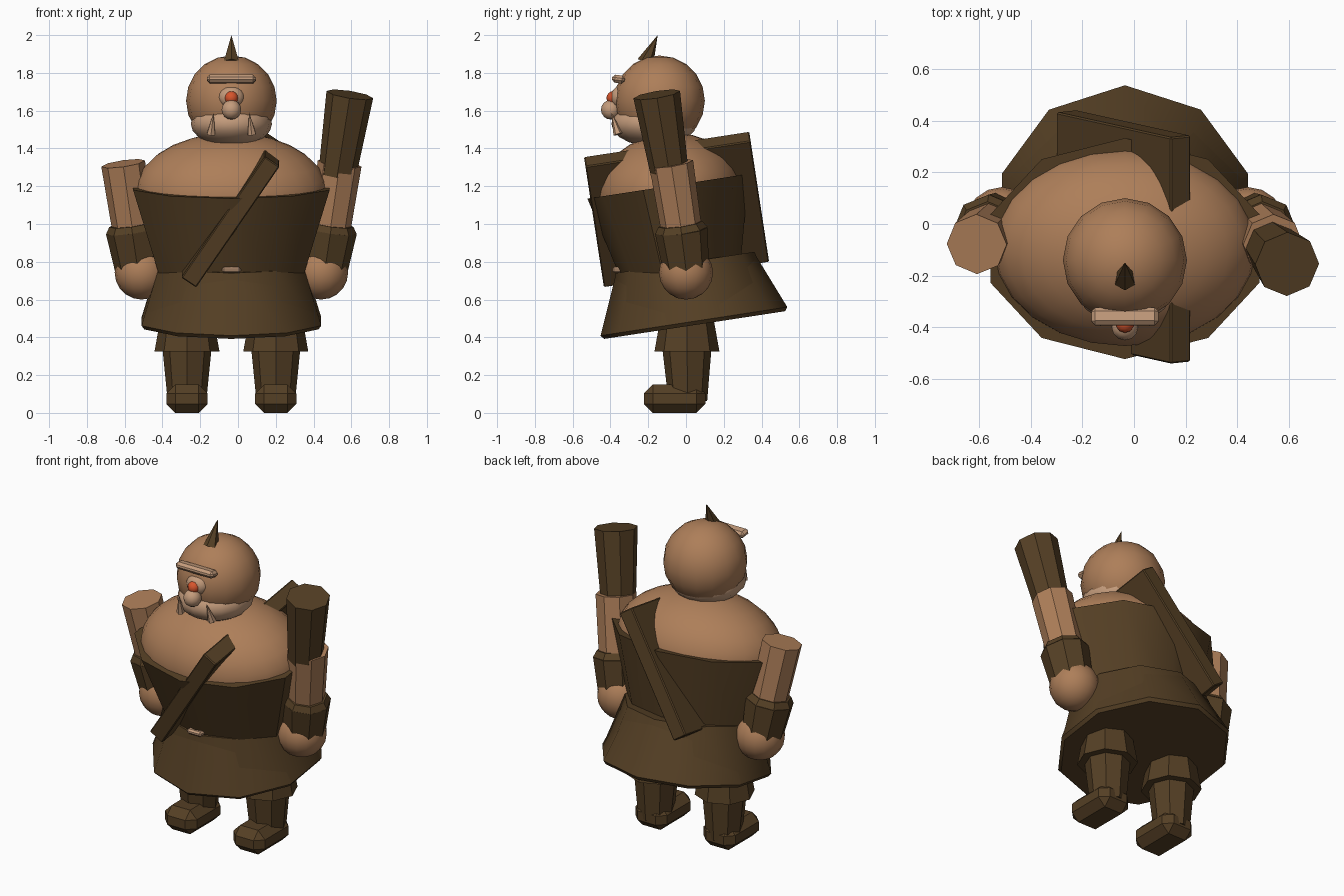
import bpy, bmesh
from math import radians
from mathutils import Matrix, Vector

cube = bpy.data.objects.get("Cube")
if cube:
    bpy.data.objects.remove(cube)

MID = -0.035                 # the body's own centre line
LEAN = radians(8.7)          # forward lean of the torso


def material(name, rgb):
    m = bpy.data.materials.new(name)
    m.use_nodes = True
    m.diffuse_color = (*rgb, 1)
    m.node_tree.nodes["Principled BSDF"].inputs["Base Color"].default_value = (*rgb, 1)
    return m


leather = material("dark leather", (0.09, 0.05, 0.018))
skin = material("skin", (0.42, 0.21, 0.1))
pale = material("pale skin", (0.55, 0.33, 0.2))
orange = material("eye orange", (0.68, 0.09, 0.025))


def finish(name, bm, mat, angle=30):
    bmesh.ops.recalc_face_normals(bm, faces=bm.faces)
    mesh = bpy.data.meshes.new(name)
    bm.to_mesh(mesh)
    bm.free()
    mesh.materials.append(mat)
    ob = bpy.data.objects.new(name, mesh)
    bpy.context.collection.objects.link(ob)
    bpy.ops.object.select_all(action='DESELECT')
    ob.select_set(True)
    bpy.context.view_layer.objects.active = ob
    bpy.ops.object.shade_smooth_by_angle(angle=radians(angle))
    return ob


def frustum(name, a, b, r1, r2, mat, sides=8, squash=1, angle=30):
    """Tapered prism from point a to point b."""
    a, b = Vector(a), Vector(b)
    d = b - a
    turn = Vector((0, 0, 1)).rotation_difference(d).to_matrix().to_4x4()
    bm = bmesh.new()
    bmesh.ops.create_cone(bm, cap_ends=True, segments=sides, radius1=r1, radius2=r2,
                          depth=d.length,
                          matrix=Matrix.Translation((a + b) / 2) @ turn @ Matrix.Diagonal((1, squash, 1, 1)))
    return finish(name, bm, mat, angle)


def ball(name, centre, radii, mat, tilt=0, seg=16, rings=10):
    bm = bmesh.new()
    m = Matrix.Translation(centre) @ Matrix.Rotation(tilt, 4, 'X') @ Matrix.Diagonal((*radii, 1))
    bmesh.ops.create_uvsphere(bm, u_segments=seg, v_segments=rings, radius=1, matrix=m)
    return finish(name, bm, mat, 50)


def box(name, centre, size, mat, bevel, turn=Matrix()):
    bm = bmesh.new()
    bmesh.ops.create_cube(bm, size=1, matrix=Matrix.Diagonal((*size, 1)))
    bmesh.ops.bevel(bm, geom=bm.edges[:], offset=bevel, segments=1, affect='EDGES')
    bm.transform(Matrix.Translation(centre) @ turn)
    return finish(name, bm, mat)


# Torso: bare shoulders, flared vest, skirt and its rim
lean = Matrix.Rotation(LEAN, 4, 'X')
up = lean @ Vector((0, 0, 1))
chest = ball("shoulders", (MID, -0.09, 1.17), (0.51, 0.385, 0.31), skin, LEAN, 24, 14)
# keep only the upper dome, so nothing pokes through the vest
bm = bmesh.new()
bm.from_mesh(chest.data)
bmesh.ops.bisect_plane(bm, geom=bm.verts[:] + bm.edges[:] + bm.faces[:],
                       plane_co=(MID, -0.09, 1.165), plane_no=up, clear_inner=True)
bm.to_mesh(chest.data)
bm.free()

vest_top = Vector((MID, -0.095, 1.2))
frustum("vest", vest_top - up * 0.5, vest_top, 0.39, 0.547, leather, 10, 0.79, 40)
hem = Vector((MID, 0.045, 0.465))
frustum("skirt_rim", hem, hem + up * 0.02, 0.485, 0.5, leather, 10, 1, 40)
frustum("skirt", hem + up * 0.02, hem + up * 0.335, 0.5, 0.4, leather, 10, 0.93, 40)
frustum("skirt_flare", hem + up * 0.02, hem + up * 0.33, 0.5, 0.37, leather, 10, 1, 40)
box("buckle", (MID, -0.36, 0.757), (0.1, 0.06, 0.03), pale, 0.01)

# Shoulder strap: one slanted band that runs through the body
box("shoulder_strap", (-0.04, -0.05, 1.077), (0.095, 0.885, 0.785), leather, 0.006,
    lean @ Matrix.Rotation(radians(34.3), 4, 'Y'))

# Head and face
ball("head", (MID, -0.14, 1.652), (0.24,) * 3, skin)
ball("jaw", (MID, -0.17, 1.53), (0.215, 0.225, 0.12), pale)
ball("eyeball", (MID, -0.345, 1.67), (0.07, 0.055, 0.06), pale)
ball("iris", (MID, -0.385, 1.667), (0.036, 0.036, 0.036), orange, 0, 10, 8)
ball("nose", (MID, -0.398, 1.605), (0.052,) * 3, pale, 0, 12, 8)
box("brow", (MID, -0.358, 1.767), (0.26, 0.068, 0.042), pale, 0.015,
    Matrix.Rotation(radians(-8), 4, 'X'))
frustum("head_horn", (MID, -0.215, 1.855), (MID, -0.15, 2.0), 0.045, 0, leather, 6)

# Paired parts
for side, s in (("right", -1), ("left", 1)):
    def at(x, y, z):
        return (MID + s * x, y, z)

    frustum(side + "_tusk", at(0.108, -0.36, 1.475), at(0.094, -0.395, 1.592), 0.025, 0, pale, 6)

    # Arm, wrist cuff and fist
    frustum(side + "_arm", at(0.505, -0.005, 0.85), at(0.573, -0.078, 1.32), 0.105, 0.117, skin)
    frustum(side + "_cuff", at(0.495, 0, 0.765), at(0.525, -0.025, 0.965), 0.122, 0.14, leather)
    frustum(side + "_cuff_edge", at(0.525, -0.025, 0.965), at(0.53, -0.03, 1.0), 0.14, 0.118, leather)
    ball(side + "_hand", at(0.475, 0, 0.743), (0.143,) * 3, skin)

    # Leg: trouser end, boot shaft and foot
    frustum(side + "_trouser", at(0.235, 0.005, 0.325), at(0.235, 0.005, 0.56), 0.172, 0.13, leather)
    frustum(side + "_boot_shaft", at(0.235, 0.01, 0.06), at(0.235, 0.005, 0.34), 0.102, 0.13, leather)
    box(side + "_foot", at(0.235, -0.06, 0.075), (0.218, 0.325, 0.15), leather, 0.047)

# Club rising from the left arm
frustum("club", (0.525, -0.085, 1.26), (0.592, -0.155, 1.685), 0.1, 0.125, leather)
